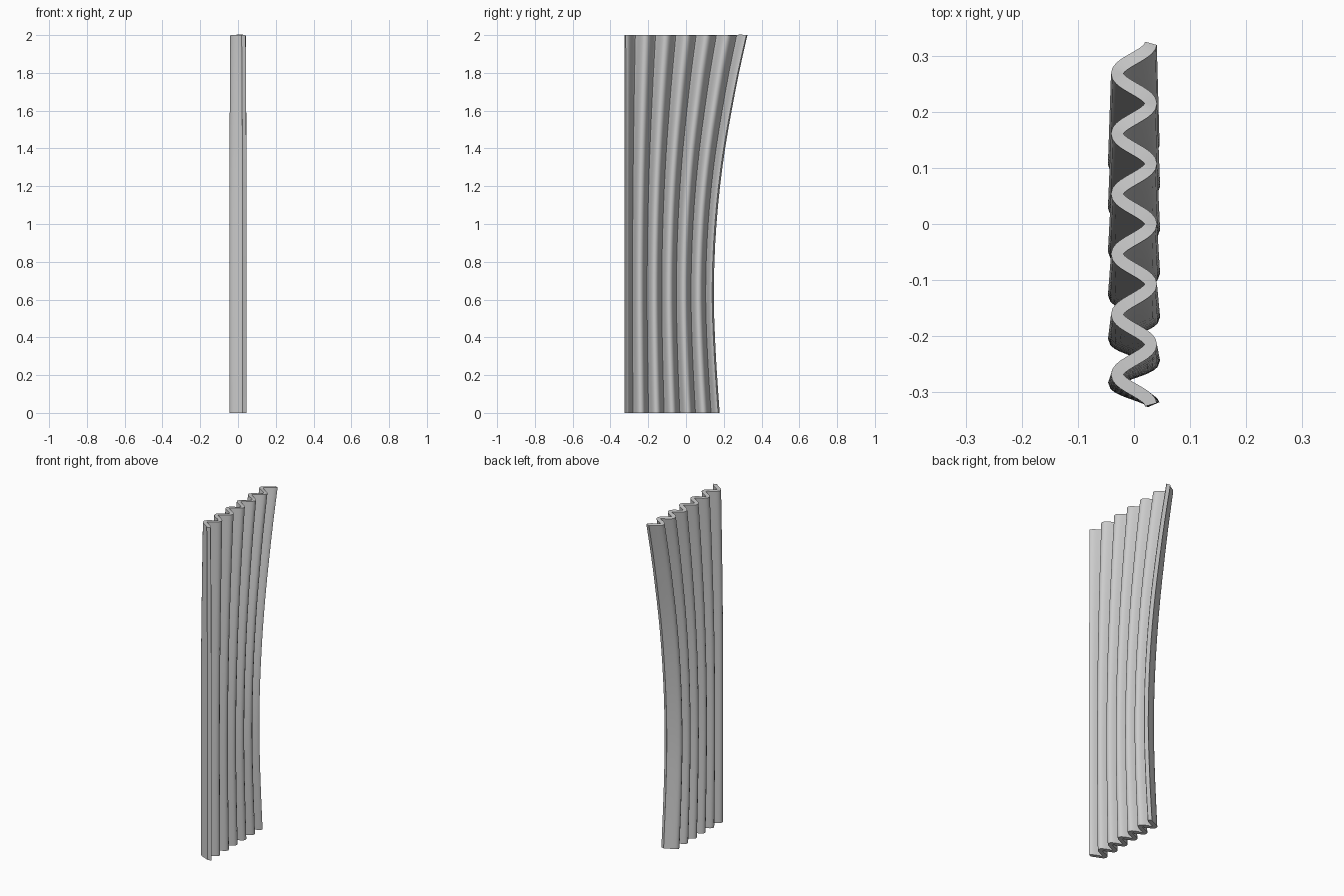
import bpy, bmesh, math

if "Cube" in bpy.data.objects:
    bpy.data.objects.remove(bpy.data.objects["Cube"])

HEIGHT, LEFT, FOLDS, THICK = 2.0, -0.322, 6, 0.022

# right hem outline of the curtain as (z, y)
EDGE = [(0, .174), (.2, .160), (.4, .149), (.6, .143), (.8, .146), (1.0, .157),
        (1.2, .176), (1.4, .203), (1.6, .238), (1.8, .277), (2.0, .322)]


def right_edge(z):
    """Smooth Catmull-Rom interpolation of the outline."""
    i = min(int(z / 0.2), len(EDGE) - 2)
    t = z / 0.2 - i
    a, b = EDGE[i][1], EDGE[i + 1][1]
    p = EDGE[i - 1][1] if i else 2 * a - b
    n = EDGE[i + 2][1] if i + 2 < len(EDGE) else 2 * b - a
    return 0.5 * (2 * a + (b - p) * t + (2 * p - 5 * a + 4 * b - n) * t * t
                  + (3 * a - p - 3 * b + n) * t ** 3)


# pleated cloth: cosine folds, bunched deeper where the cloth narrows
bm = bmesh.new()
COLS = FOLDS * 20
levels = [0, 0.02, 0.05] + [0.1 * k for k in range(1, 20)] + [1.95, 1.98, 2.0]
rows = []
for z in levels:
    r = right_edge(z)
    amp = 0.030 + 0.005 * min(1, (0.322 - r) / 0.16)
    rows.append([bm.verts.new((amp * math.cos(2 * math.pi * FOLDS * c / COLS),
                               LEFT + (r - LEFT) * c / COLS, z))
                 for c in range(COLS + 1)])
for lo, hi in zip(rows, rows[1:]):
    for c in range(COLS):
        bm.faces.new((lo[c], lo[c + 1], hi[c + 1], hi[c]))
mesh = bpy.data.meshes.new("curtain")
bm.to_mesh(mesh)
bm.free()
curtain = bpy.data.objects.new("curtain", mesh)
bpy.context.collection.objects.link(curtain)

# cloth colour
mat = bpy.data.materials.new("light grey cloth")
mat.diffuse_color = (0.6, 0.6, 0.6, 1)
mat.use_nodes = True
mat.node_tree.nodes["Principled BSDF"].inputs["Base Color"].default_value = mat.diffuse_color
mesh.materials.append(mat)

# cloth thickness, centred on the folds
solid = curtain.modifiers.new("thickness", 'SOLIDIFY')
solid.thickness = THICK
solid.offset = 0

bpy.context.view_layer.objects.active = curtain
curtain.select_set(True)
bpy.ops.object.modifier_apply(modifier="thickness")
bpy.ops.object.shade_smooth_by_angle(angle=math.radians(50))
